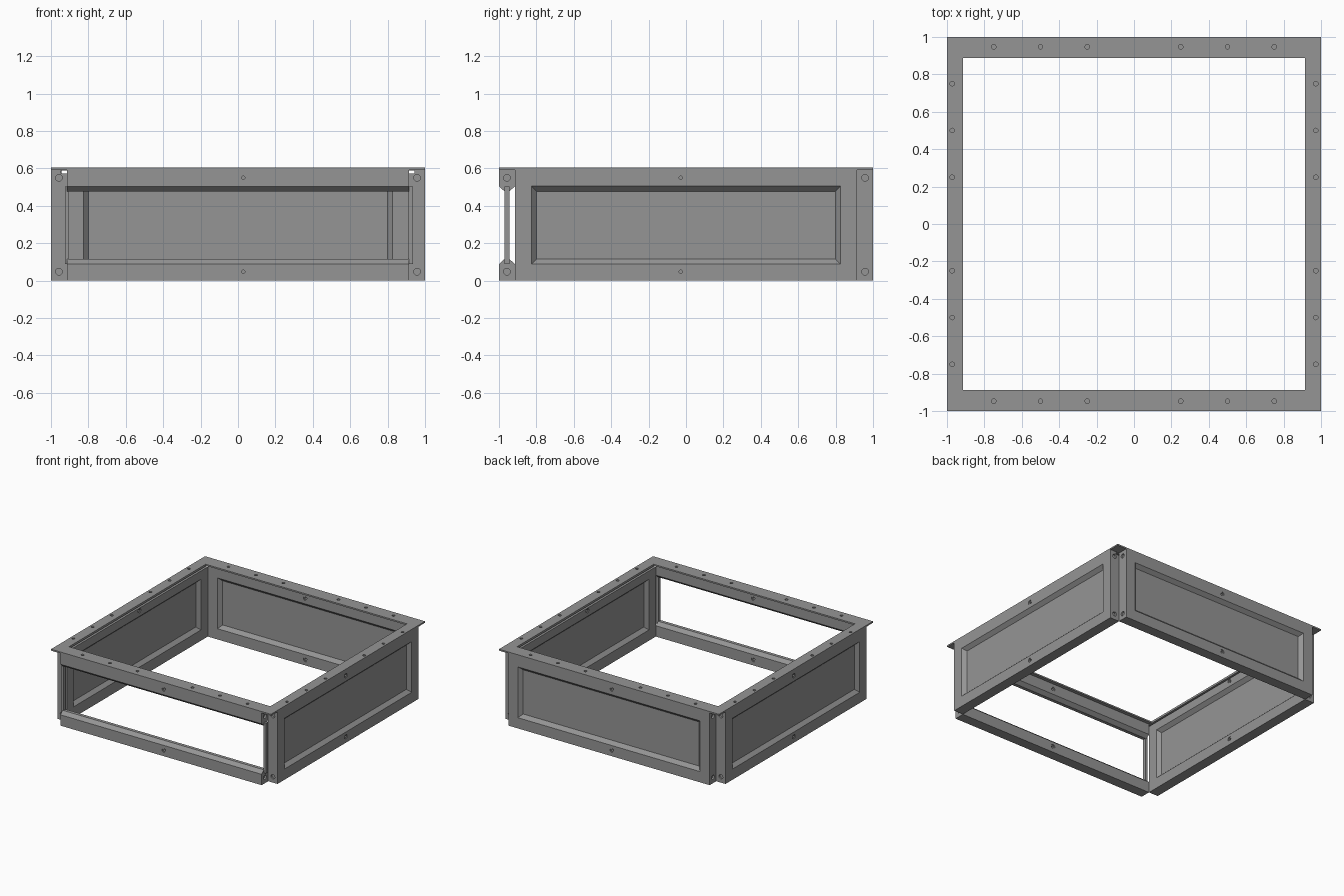
import bpy, bmesh, math
from mathutils import Matrix, Vector

if "Cube" in bpy.data.objects:
    bpy.data.objects.remove(bpy.data.objects["Cube"])

grey = bpy.data.materials.new("steel_grey")
grey.diffuse_color = (0.3, 0.3, 0.3, 1)
grey.use_nodes = True
grey.node_tree.nodes["Principled BSDF"].inputs["Base Color"].default_value = grey.diffuse_color

TOP, PLATE = 0.605, 0.012        # overall height, top plate thickness
H = TOP - PLATE                  # wall height
IN, T = 0.915, 0.085             # wall half length, wall thickness
MID = -(1 - T / 2)               # wall centre line


def finish(name, bm, turn=0):
    bmesh.ops.recalc_face_normals(bm, faces=bm.faces)
    bmesh.ops.rotate(bm, verts=bm.verts, cent=(0, 0, 0), matrix=Matrix.Rotation(math.radians(turn), 3, 'Z'))
    me = bpy.data.meshes.new(name)
    bm.to_mesh(me)
    bm.free()
    me.materials.append(grey)
    ob = bpy.data.objects.new(name, me)
    bpy.context.collection.objects.link(ob)
    return ob


def box(bm, lo, hi):
    lo, hi = Vector(lo), Vector(hi)
    m = Matrix.Translation((lo + hi) / 2) @ Matrix.Diagonal((*(hi - lo), 1))
    return bmesh.ops.create_cube(bm, size=1, matrix=m)['verts']


def rod(bm, pos, axis, r, length):
    q = Vector(axis).to_track_quat('Z', 'Y').to_matrix().to_4x4()
    bmesh.ops.create_cone(bm, cap_ends=True, segments=16, radius1=r, radius2=r, depth=length,
                          matrix=Matrix.Translation(pos) @ q)


def cut(ob, bm, name, turn=0):
    cutter = finish(name, bm, turn)
    mod = ob.modifiers.new("holes", 'BOOLEAN')
    mod.operation, mod.solver, mod.object = 'DIFFERENCE', 'EXACT', cutter
    mod.use_self = True
    cutter.hide_render = True
    cutter.hide_set(True)


def drill(ob, name, offset, turn, slot):
    bm = bmesh.new()
    for z in (0.048, 0.55):
        for y in (-1, -1 + T):                       # countersunk middle holes
            rod(bm, (offset, y, z), (0, 1, 0), 0.018, 0.012)
        rod(bm, (offset, MID, z), (0, 1, 0), 0.009, 0.2)
        for x in (-IN, IN):                          # blind holes in the ends
            rod(bm, (x, MID, z), (1, 0, 0), 0.018, 0.03)
    if slot:                                         # gap below the top plate
        box(bm, (-1, -0.945, 0.573), (1, -0.9, 0.588))
    cut(ob, bm, name + "_cutter", turn)


def panel_wall(name, offset, turn, slot):
    bm = bmesh.new()
    box(bm, (-IN, -1, 0), (IN, -1 + T, H))
    bm.normal_update()
    big = [f for f in bm.faces if abs(f.normal.y) > 0.9]
    # flat border, then a bevelled recess on both sides
    bmesh.ops.inset_individual(bm, faces=big, thickness=0.088, use_even_offset=True)
    bmesh.ops.inset_individual(bm, faces=big, thickness=0.027, depth=-0.029, use_even_offset=True)
    drill(finish(name, bm, turn), name, offset, turn, slot)


panel_wall("back_wall", 0.028, 180, False)
panel_wall("right_wall", -0.028, 90, True)
panel_wall("left_wall", -0.028, -90, True)

# open front: two bevelled rails
bm = bmesh.new()
n = 0.029
for flip in (False, True):
    prof = [(-1, 0), (-1 + T, 0), (-1 + T, 0.089), (-1 + T - n, 0.115), (-1 + n, 0.115), (-1, 0.089)]
    vs = [bm.verts.new((-IN, y, H - z if flip else z)) for y, z in prof]
    ret = bmesh.ops.extrude_face_region(bm, geom=[bm.faces.new(vs)])
    bmesh.ops.translate(bm, vec=(2 * IN, 0, 0), verts=[v for v in ret['geom'] if isinstance(v, bmesh.types.BMVert)])
    bm.faces.new(vs) if not any(set(f.verts) == set(vs) for f in bm.faces) else None
drill(finish("front_rails", bm), "front_rails", 0.028, 0, False)

# slim posts at the ends of the opening
bm = bmesh.new()
for x0, x1 in ((-0.925, -0.905), (0.91, 0.935)):
    box(bm, (x0, -1 + n, 0.09), (x1, -1 + T - n, H - 0.09))
finish("front_posts", bm)

# top plate ring, wider at front and back
bm = bmesh.new()
rings = []
for z in (H, TOP):
    for hx, hy in ((1, 1), (IN, 0.887)):
        rings.append([bm.verts.new((sx * hx, sy * hy, z)) for sx, sy in ((-1, -1), (1, -1), (1, 1), (-1, 1))])
lo_out, lo_in, hi_out, hi_in = rings
for a, b in ((lo_out, lo_in), (hi_out, hi_in), (lo_out, hi_out), (lo_in, hi_in)):
    for i in range(4):
        j = (i + 1) % 4
        bm.faces.new((a[i], a[j], b[j], b[i]))
plate = finish("top_plate", bm)
bm = bmesh.new()
for p in (-0.75, -0.5, -0.25, 0.25, 0.5, 0.75):
    for s in (-1, 1):
        rod(bm, (p, s * 0.947, TOP), (0, 0, 1), 0.012, 0.018)
        rod(bm, (s * 0.972, p, TOP), (0, 0, 1), 0.012, 0.018)
cut(plate, bm, "top_plate_cutter")
